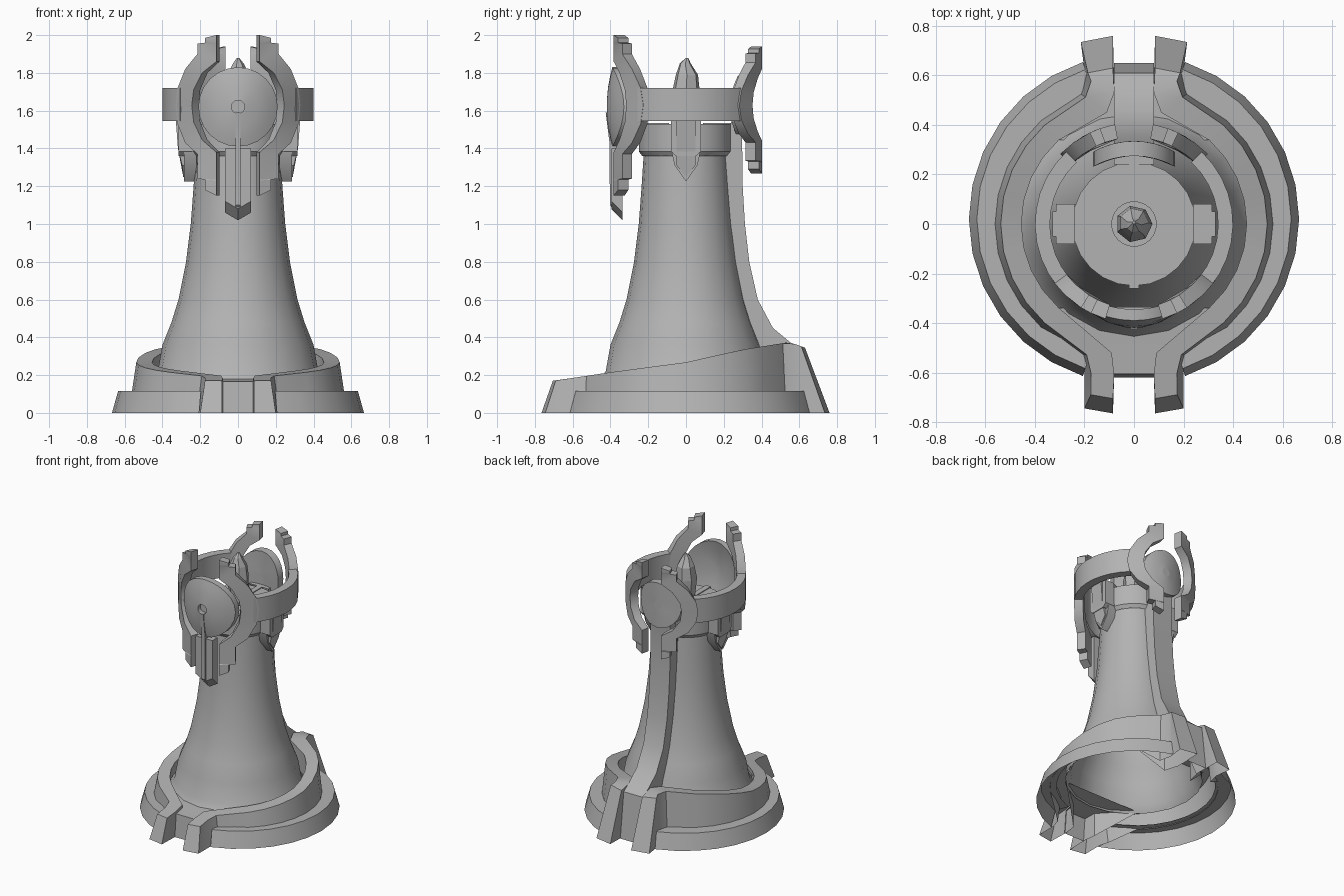
import bpy, bmesh, math
from math import sin, cos, radians, pi, asin, sqrt

cube = bpy.data.objects.get("Cube")
if cube:
    bpy.data.objects.remove(cube, do_unlink=True)

stone = bpy.data.materials.new("grey_stone")
stone.use_nodes = True
stone.diffuse_color = (0.45, 0.45, 0.45, 1)
stone.node_tree.nodes["Principled BSDF"].inputs["Base Color"].default_value = (0.45, 0.45, 0.45, 1)


def loft(name, sections, mirror=False, caps=(True, True), closed=True, angle=30):
    """Skin a row of profiles, closed or open, with optional end caps and x mirror."""
    bm = bmesh.new()
    loops = [[bm.verts.new(p) for p in s] for s in sections]
    for a, b in zip(loops, loops[1:]):
        n = len(a)
        for i in range(n if closed else n - 1):
            j = (i + 1) % n
            bm.faces.new((a[i], a[j], b[j], b[i]))
    for cap, loop in zip(caps, (loops[0], loops[-1])):
        if cap:
            bm.faces.new(loop)
    bmesh.ops.recalc_face_normals(bm, faces=bm.faces)
    mesh = bpy.data.meshes.new(name)
    bm.to_mesh(mesh)
    bm.free()
    mesh.materials.append(stone)
    obj = bpy.data.objects.new(name, mesh)
    bpy.context.collection.objects.link(obj)
    if mirror:
        obj.modifiers.new("Mirror", 'MIRROR')
    bpy.ops.object.select_all(action='DESELECT')
    obj.select_set(True)
    bpy.context.view_layer.objects.active = obj
    bpy.ops.object.shade_smooth_by_angle(angle=radians(angle))


def circle(r, z, n):
    return [(r * cos(2 * pi * i / n), r * sin(2 * pi * i / n), z) for i in range(n)]


def lathe(name, profile, n, **kw):
    loft(name, [circle(r, z, n) for r, z in profile], **kw)


def prism_x(name, yz, x0, x1, **kw):
    loft(name, [[(x, y, z) for y, z in yz] for x in (x0, x1)], **kw)


def lerp(table, v):
    for (a, p), (b, q) in zip(table, table[1:]):
        if v <= b:
            return p + (q - p) * max(0, (v - a) / (b - a))
    return table[-1][1]


# Hollow tower shaft and collar
lathe("tower_shaft", [(0.46, 0.17), (0.425, 0.22), (0.4, 0.36), (0.352, 0.48), (0.315, 0.6),
                      (0.275, 0.8), (0.25, 1.0), (0.235, 1.2), (0.222, 1.4)], 20, caps=(False, False))
lathe("collar", [(0.232, 1.36), (0.25, 1.385), (0.25, 1.53), (0.09, 1.53), (0.09, 1.5)], 24,
      caps=(False, True))
for s in (-1, 1):
    prism_x("collar_top_strip", [(s * y, z) for y, z in
                                 ((0.09, 1.525), (0.26, 1.525), (0.26, 1.536), (0.09, 1.536))],
            -0.02, 0.02)

# Faceted crystal standing in the collar socket
gem = [(0.06, 1.5, 0), (0.065, 1.58, 0.005), (0.075, 1.7, 0), (0.06, 1.79, 0.005),
       (0.03, 1.85, -0.004), (0.006, 1.88, 0.006)]
loft("crystal", [[(x, y + d, h) for x, y, h in circle(r, z, 7)] for r, z, d in gem], angle=5)

# Low outer base ring, a shell in two halves
sections = []
for deg in range(-72, 73, 12):
    a = radians(deg)
    sections.append([(r * cos(a), 0.02 + r * sin(a), z)
                     for r, z in ((0.667, 0), (0.635, 0.115), (0.53, 0.115))])
loft("outer_base_ring", sections, mirror=True, closed=False, caps=(False, False))

# Sloping inner base band, a shell curling into prongs at the front and back
slope = [(-0.7, 0.17), (-0.4, 0.215), (0, 0.268), (0.3, 0.335), (0.55, 0.375), (0.63, 0.345)]
path = [((0.2, -0.745), (0.085, -0.765), 0.06, 0), ((0.2, -0.6), (0.08, -0.61), 0, 0),
        ((0.22, -0.53), (0.09, -0.52), 0, 0)]
for deg in range(-48, 49, 12):
    a = radians(deg)
    path.append(((0.562 * cos(a), 0.562 * sin(a)), (0.455 * cos(a), 0.455 * sin(a)), 0, 0.11))
path += [((0.22, 0.53), (0.11, 0.45), 0, 0), ((0.2, 0.62), (0.08, 0.56), -0.03, 0),
         ((0.215, 0.735), (0.085, 0.76), -0.13, 0)]
sections = []
for (ox, oy), (ix, iy), lean, foot in path:
    tx, ty = ox + (ix - ox) * 0.22, oy + (iy - oy) * 0.22 + lean
    sections.append([(ox, oy, foot), (tx, ty, lerp(slope, ty)),
                     (ix, iy + lean, lerp(slope, iy + lean)), (ix, iy, foot * 1.6)])
loft("inner_base_band", sections, mirror=True, closed=False)

# Floors between the prongs: y, z and half width along each sheet
floors = {"front_floor": [(-0.62, 0, 0.085), (-0.605, 0.165, 0.085), (-0.52, 0.172, 0.1),
                          (-0.42, 0.182, 0.22), (-0.34, 0.19, 0.32)],
          "back_floor": [(0.56, 0.19, 0.09), (0.45, 0.19, 0.13), (0.34, 0.19, 0.32)]}
for name, rows in floors.items():
    loft(name, [[(-w, y, z), (w, y, z)] for y, z, w in rows], closed=False, caps=(False, False))

# Spine up the back of the tower
spine = [(0, 0.65, 0.55), (0.33, 0.61, 0.4), (0.375, 0.55, 0.36), (0.45, 0.46, 0.33),
         (0.6, 0.38, 0.28), (0.8, 0.335, 0.24), (1.0, 0.312, 0.21), (1.2, 0.3, 0.2),
         (1.45, 0.297, 0.2), (1.54, 0.31, 0.24)]
loft("back_spine", [[(-0.08, i, z), (-0.08, o, z), (0.08, o, z), (0.08, i, z)]
                    for z, o, i in spine], closed=False, caps=(False, True))


def wrap(x, z, r, side):
    """Wrap a flat point round the crown cylinder."""
    a = asin(x / 0.4)
    return (r * sin(a), side * r * cos(a), z)


# Crown band on both flanks
sections = []
for k in range(10):
    a = radians(50 + 87 * k / 9)
    sections.append([(r * sin(a), -r * cos(a), z)
                     for r, z in ((0.4, 1.545), (0.4, 1.72), (0.34, 1.72), (0.34, 1.545))])
loft("crown_band", sections, mirror=True)

# Forked frames: inner x, z and outer x, z from the lower tip to the upper tip
fork = [(0.115, 1.15, 0.175, 1.18), (0.115, 1.23, 0.175, 1.235), (0.115, 1.235, 0.215, 1.24),
        (0.115, 1.38, 0.215, 1.37), (0.19, 1.445, 0.28, 1.43), (0.235, 1.54, 0.32, 1.53),
        (0.245, 1.63, 0.33, 1.63), (0.235, 1.71, 0.32, 1.72), (0.19, 1.8, 0.28, 1.82),
        (0.115, 1.86, 0.215, 1.9), (0.115, 1.95, 0.215, 1.955), (0.115, 1.955, 0.175, 1.96),
        (0.115, 2.0, 0.175, 1.985)]


def frame(name, side, inset, up, down, r):
    def shrink(z):
        return 1.62 + (z - 1.62) * (up if z > 1.62 else down)
    rows = []
    for xi, zi, xo, zo in fork:
        a, b = (xi - inset, shrink(zi)), (xo - inset, shrink(zo))
        rows.append([wrap(*a, r, side), wrap(*b, r, side),
                     wrap(*b, r - 0.06, side), wrap(*a, r - 0.06, side)])
    loft(name, rows, mirror=True)


frame("front_frame", -1, 0, 1, 1, 0.4)
frame("back_frame", 1, 0.04, 0.84, 0.75, 0.41)


def shield(name, side, size, r, bulge, thick, hole):
    """Round plate curved with the crown; a bulging one gets a sunken hub."""
    def ring(rad, push):
        pts = []
        for i in range(24):
            x, z = rad * cos(pi * i / 12), rad * sin(pi * i / 12)
            dome = bulge * (1 - (rad / size) ** 2)
            pts.append((x, side * (sqrt(r * r - x * x) + dome + push), 1.62 + z))
        return pts
    rows = [ring(size * f, -thick) for f in (0.15, 0.6, 1)]
    rows += [ring(size * f, 0) for f in (1, 0.8, 0.5)]
    rows += [ring(hole, 0), ring(hole, -0.03 if bulge else 0)]
    loft(name, rows)


shield("front_shield", -1, 0.21, 0.39, 0.03, 0.045, 0.035)
shield("back_shield", 1, 0.165, 0.335, 0, 0.06, 0.03)

# Spear hanging from the front shield, its lower end sloping inward, with a thin rib to the hub
outline = [(-0.068, 1.4, 0), (-0.068, 1.12, 0.06), (0, 1.08, 0.06), (0.068, 1.12, 0.06), (0.068, 1.4, 0)]
loft("front_spear", [[(x, y, z - drop * k) for x, z, drop in outline]
                     for y, k in ((-0.395, 0), (-0.335, 1))])
prism_x("spear_rib", [(-0.38, 1.07), (-0.403, 1.1), (-0.405, 1.43), (-0.425, 1.59),
                      (-0.38, 1.59), (-0.36, 1.4), (-0.34, 1.04)], -0.014, 0.014)

# Pendants on both flanks
prism_x("side_bracket", [(-0.08, 1.56), (-0.08, 1.385), (-0.055, 1.36), (0.055, 1.36),
                         (0.08, 1.385), (0.08, 1.56)], 0.24, 0.315, mirror=True)
prism_x("side_pendant", [(-0.08, 1.4), (-0.06, 1.31), (0, 1.225), (0.06, 1.31), (0.08, 1.4)],
        0.22, 0.285, mirror=True)
ridge = [(-0.05, 1.56, 0.33), (-0.05, 1.4, 0.318), (-0.05, 1.31, 0.295), (0, 1.25, 0.29),
         (0.05, 1.31, 0.295), (0.05, 1.4, 0.318), (0.05, 1.56, 0.33)]
loft("pendant_ridge", [[(0.24, y, z) for y, z, x in ridge], [(x, y, z) for y, z, x in ridge]],
     mirror=True)
